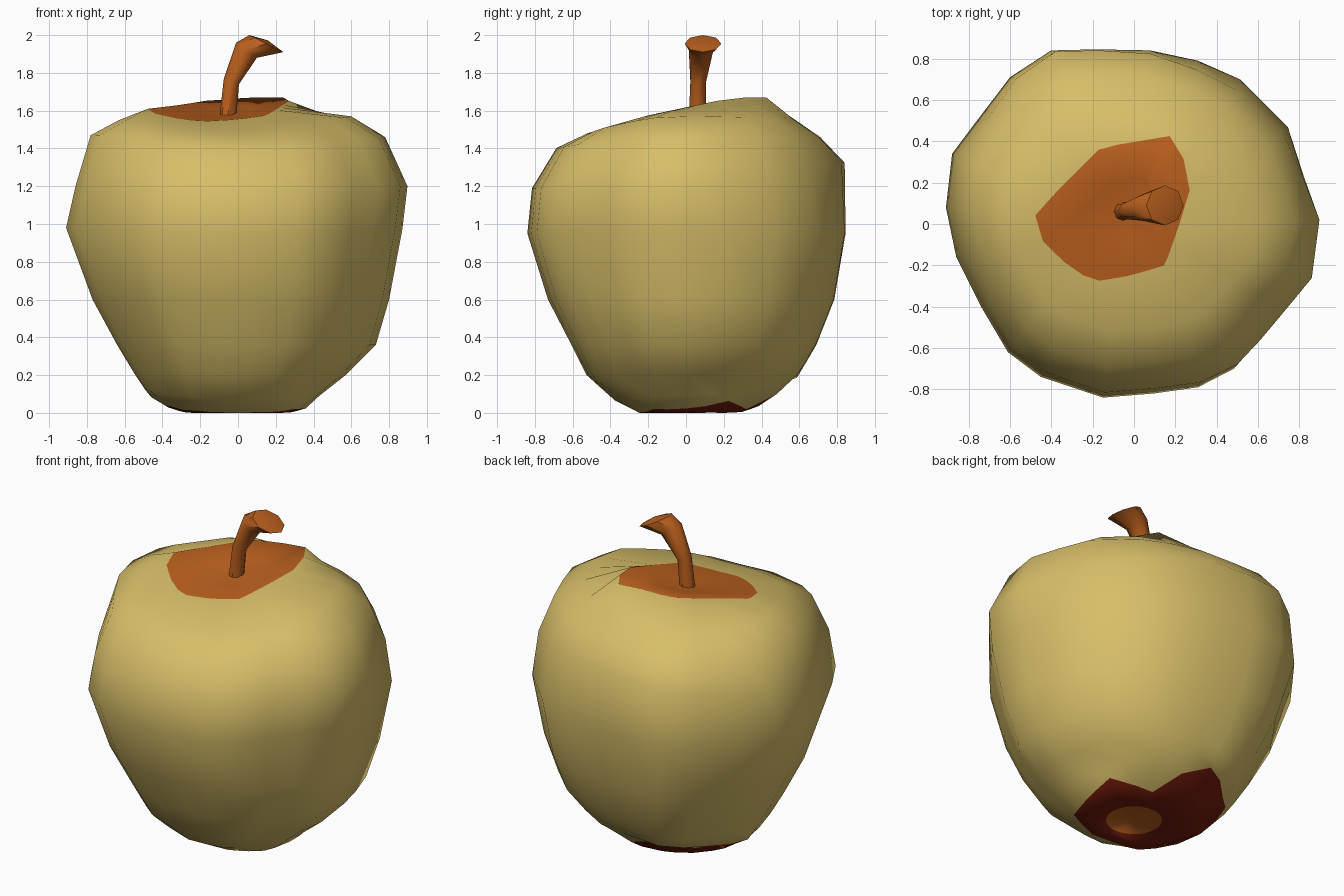
import bpy, bmesh, math

if "Cube" in bpy.data.objects:
    bpy.data.objects.remove(bpy.data.objects["Cube"])


def material(name, rgb):
    m = bpy.data.materials.new(name)
    m.diffuse_color = (*rgb, 1)
    m.use_nodes = True
    m.node_tree.nodes["Principled BSDF"].inputs["Base Color"].default_value = m.diffuse_color
    return m


skin = material("yellow_skin", (0.68, 0.515, 0.14))
orange = material("orange_brown", (0.5, 0.118, 0.013))
red = material("dark_red", (0.17, 0.011, 0.004))

# Widest outline of the fruit seen from above
OUT = [(.90, .02), (.85, .23), (.77, .47), (.53, .70), (.32, .79), (.08, .84),
       (-.18, .845), (-.40, .84), (-.60, .71), (-.76, .50), (-.88, .34), (-.91, .08),
       (-.86, -.16), (-.74, -.40), (-.61, -.62), (-.45, -.74), (-.15, -.84), (.10, -.82),
       (.32, -.79), (.50, -.70), (.61, -.58), (.74, -.42), (.86, -.27)]
ANG = [math.atan2(y, x) for x, y in OUT]

# Outlines of the coloured patches at the top and bottom
TOP = [(-.48, .05), (-.43, -.12), (-.20, -.28), (-.02, -.25), (.15, -.20), (.22, 0),
       (.28, .20), (.20, .43), (-.16, .37)]
BOT = [(.37, .27), (.12, .32), (0, .58), (-.08, .56), (-.22, .50), (-.46, .27), (-.46, 0),
       (-.22, -.23), (.10, -.25), (.31, -.17), (.37, .05)]


def reach(poly, a):
    """Point where a ray from the origin at angle a meets the polygon."""
    c, s = math.cos(a), math.sin(a)
    best = 0
    for (x1, y1), (x2, y2) in zip(poly, poly[1:] + poly[:1]):
        ex, ey = x2 - x1, y2 - y1
        d = c * ey - s * ex
        if abs(d) < 1e-9:
            continue
        t = (x1 * ey - y1 * ex) / d
        u = (x1 * s - y1 * c) / d
        if t > 0 and -1e-6 <= u <= 1 + 1e-6:
            best = max(best, t)
    return best * c, best * s


def blend(a, l, r, f, b):
    """Blend left, right, front and back values by direction."""
    c, s = math.cos(a), math.sin(a)
    return (r if c > 0 else l) * c * c + (b if s > 0 else f) * s * s


def section(l, r, f, b, flat=0):
    """Fruit ring; each side is (reach, height); flat trims the back right."""
    pts = []
    for (x, y), a in zip(OUT, ANG):
        k = 1 - flat * math.sin(2 * a) if x > 0 and y > 0 else 1
        pts.append((k * x * (r[0] / .9 if x > 0 else l[0] / .91),
                    k * y * (b[0] if y > 0 else f[0]) / .845,
                    blend(a, l[1], r[1], f[1], b[1])))
    return pts


def crown(x, y):
    """Height of the tilted top."""
    return min(1.67, 1.597 + .17 * y + .06 * x + .15 * x * x)


def bowl(x, y):
    """Height of the rounded base."""
    return 1.7 * max(0, math.hypot(x, y) - .24) ** 2


def patch(poly, height, k=1.0, c=(0, 0), drop=0):
    """Ring following a patch outline, shrunk by k towards c."""
    pts = []
    for a in ANG:
        x, y = reach(poly, a)
        x, y = c[0] + (x - c[0]) * k, c[1] + (y - c[1]) * k
        pts.append((x, y, height(x, y) - drop))
    return pts


def loft(name, rings, first, last, bands, mats, sharp=None):
    """Skin rings together, close both ends with fans, colour each band."""
    bm = bmesh.new()
    vs = [[bm.verts.new(p) for p in ring] for ring in rings]
    n = len(vs[0])
    for i in range(len(vs) - 1):
        for j in range(n):
            k = (j + 1) % n
            bm.faces.new((vs[i][j], vs[i][k], vs[i + 1][k], vs[i + 1][j])).material_index = bands[i + 1]
    for ring, tip, m in ((vs[0], first, bands[0]), (vs[-1], last, bands[-1])):
        t = bm.verts.new(tip)
        for j in range(n):
            bm.faces.new((ring[j], ring[(j + 1) % n], t)).material_index = m
    bmesh.ops.recalc_face_normals(bm, faces=bm.faces)
    for f in bm.faces:
        f.smooth = True
    me = bpy.data.meshes.new(name)
    bm.to_mesh(me)
    bm.free()
    for m in mats:
        me.materials.append(m)
    if sharp:
        me.set_sharp_from_angle(angle=math.radians(sharp))
    ob = bpy.data.objects.new(name, me)
    bpy.context.collection.objects.link(ob)
    return ob


# Fruit body, from the top hollow down to the base hollow
hub = (-.06, .06)
disc = [(.16 * math.cos(a), .16 * math.sin(a), .022) for a in ANG]
rings = [
    patch(TOP, crown, .45, hub, .014),
    patch(TOP, crown),
    section((.63, 1.55), (.60, 1.57), (.52, 1.48), (.58, 1.55), .02),
    section((.78, 1.47), (.78, 1.46), (.69, 1.40), (.71, 1.46), .03),
    section((.86, 1.20), (.90, 1.20), (.82, 1.19), (.84, 1.33), .07),
    section((.91, .98), (.87, .97), (.845, .95), (.845, .95)),
    section((.77, .60), (.80, .60), (.735, .60), (.785, .60)),
    section((.64, .36), (.73, .36), (.61, .36), (.69, .36)),
    section((.55, .21), (.57, .20), (.53, .20), (.63, .26)),
    section((.49, .12), (.43, .09), (.38, .065), (.59, .20)),
    patch(BOT, bowl),
    patch(BOT, bowl, .8),
    patch(BOT, bowl, .62),
    disc,
]
loft("apple_body", rings, (*hub, 1.58), (0, 0, .03),
     [1, 1] + [0] * 9 + [2, 2, 2, 1], [skin, orange, red])

# Stem: (left x, z), (right x, z), centre y, half width
cuts = [((-.10, 1.55), (-.01, 1.55), .06, .045),
        ((-.075, 1.77), (.005, 1.74), .065, .042),
        ((-.01, 1.96), (.10, 1.88), .08, .065),
        ((.06, 2.0), (.24, 1.91), .09, .097)]
stem = []
for (lx, lz), (rx, rz), cy, h in cuts:
    ring = []
    for i in range(8):
        a = math.tau * i / 8
        c = math.cos(a) / 2
        ring.append(((lx + rx) / 2 + (rx - lx) * c, cy + h * math.sin(a),
                     (lz + rz) / 2 + (rz - lz) * c))
    stem.append(ring)
loft("stem", stem, (-.055, .06, 1.55), (.158, .09, 1.972), [0] * 5, [orange], 45)
